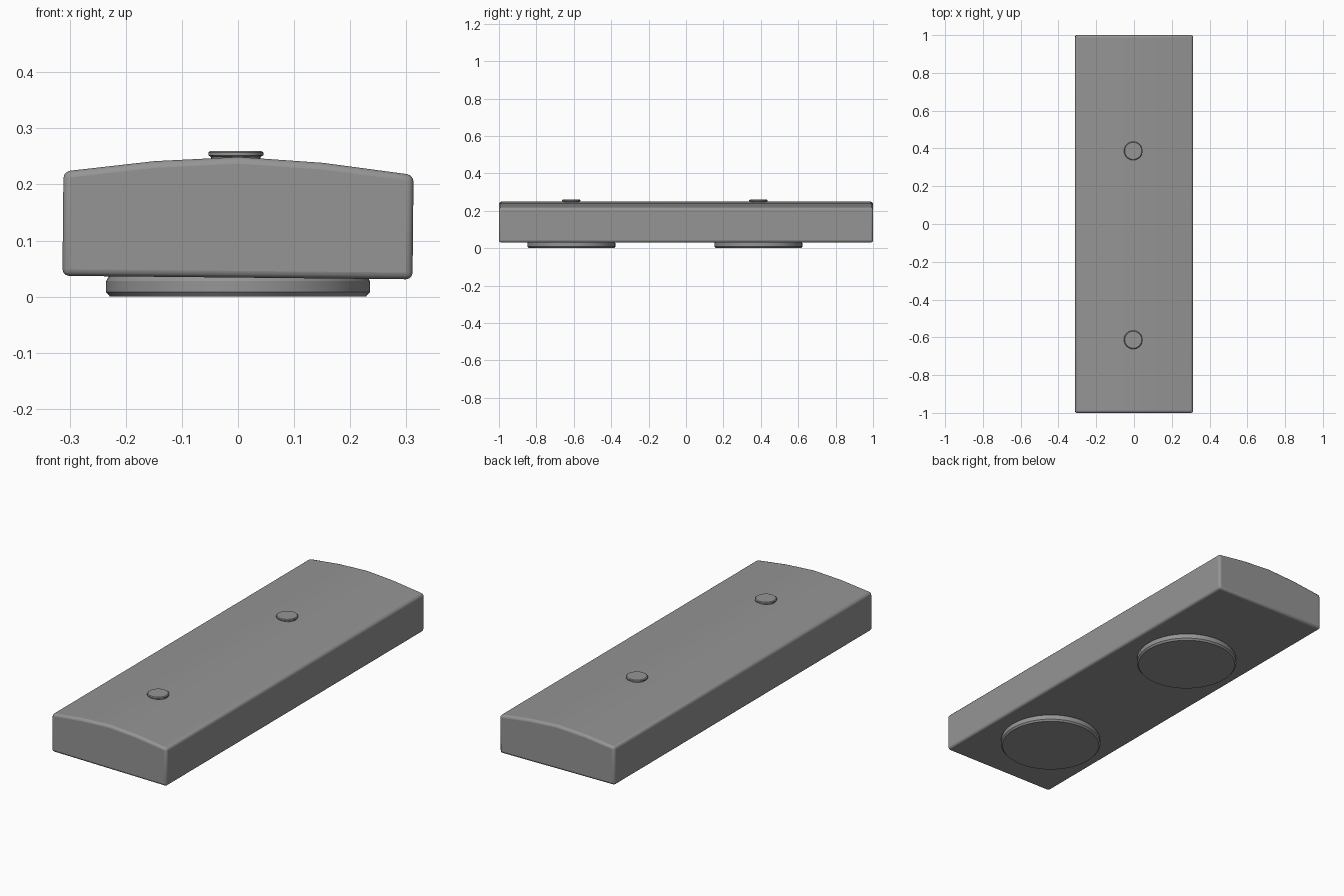
import bpy
import math

if "Cube" in bpy.data.objects:
    bpy.data.objects.remove(bpy.data.objects["Cube"], do_unlink=True)

grey = bpy.data.materials.new("plain grey")
grey.use_nodes = True
GREY = (0.3, 0.3, 0.3, 1)
grey.diffuse_color = GREY
grey.node_tree.nodes["Principled BSDF"].inputs["Base Color"].default_value = GREY


def add_mesh(name, verts, faces):
    mesh = bpy.data.meshes.new(name)
    mesh.from_pydata(verts, [], faces)
    mesh.materials.append(grey)
    obj = bpy.data.objects.new(name, mesh)
    bpy.context.collection.objects.link(obj)
    return obj


def smooth(obj, degrees):
    bpy.ops.object.select_all(action="DESELECT")
    obj.select_set(True)
    bpy.context.view_layer.objects.active = obj
    bpy.ops.object.shade_smooth_by_angle(angle=math.radians(degrees))


def lathe(name, profile, x, y, sides):
    """Closed round part from (radius, z) points listed from bottom to top."""
    verts = [(x + r * math.cos(math.tau * i / sides),
              y + r * math.sin(math.tau * i / sides), z)
             for r, z in profile for i in range(sides)]
    faces = [(k * sides + i, k * sides + (i + 1) % sides,
              (k + 1) * sides + (i + 1) % sides, (k + 1) * sides + i)
             for k in range(len(profile) - 1) for i in range(sides)]
    faces.append(tuple(reversed(range(sides))))
    faces.append(tuple(range(len(verts) - sides, len(verts))))
    obj = add_mesh(name, verts, faces)
    smooth(obj, 30)
    return obj


# Long body with a crowned top, leaning very slightly to one side
half = [(0.312, 0.034), (0.312, 0.220), (0.15, 0.240), (0, 0.249)]
outline = half + [(-x, z) for x, z in reversed(half[:-1])]
n = len(outline)
verts = [(x, y, z - 0.01 * x) for y in (-1, 1) for x, z in outline]
# Sides stay square to the leaning base
verts = [(x + 0.01 * (z - 0.13), y, z) for x, y, z in verts]
faces = [(i, i + n, (i + 1) % n + n, (i + 1) % n) for i in range(n)]
faces += [tuple(range(n)), tuple(reversed(range(n, 2 * n)))]
body = add_mesh("body", verts, [tuple(reversed(f)) for f in faces])

# Consistent outward normals, then softly rounded edges
import bmesh
bm = bmesh.new()
bm.from_mesh(body.data)
bmesh.ops.recalc_face_normals(bm, faces=bm.faces)
bm.to_mesh(body.data)
bm.free()
bevel = body.modifiers.new("rounded edges", "BEVEL")
bevel.width = 0.012
bevel.segments = 3
bevel.limit_method = "ANGLE"
bevel.angle_limit = math.radians(30)
smooth(body, 35)

# Round feet below and small buttons on top, in front and back pairs
foot_profile = [(0.228, 0), (0.235, 0.008), (0.235, 0.028), (0.228, 0.04)]
button_profile = [(0.044, 0.235), (0.044, 0.249), (0.049, 0.252),
                  (0.049, 0.257), (0.045, 0.26)]
for place, y in (("front", -0.613), ("back", 0.387)):
    lathe(place + "_foot", foot_profile, 0, y, 48)
    lathe(place + "_button", button_profile, -0.004, y, 32)
